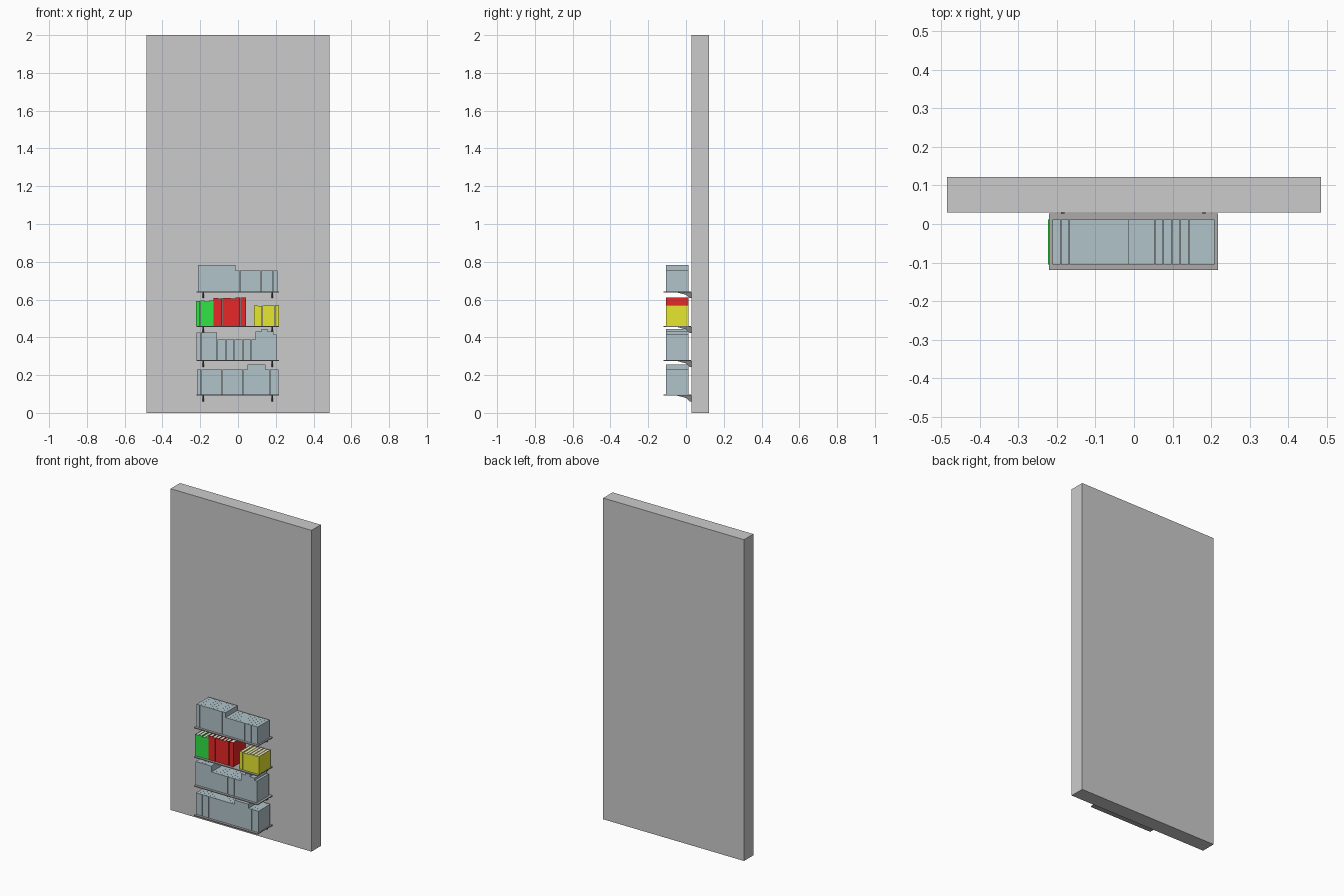
import bpy, bmesh, random
from mathutils import Matrix

if "Cube" in bpy.data.objects:
    bpy.data.objects.remove(bpy.data.objects["Cube"])

random.seed(4)


def material(name, rgb):
    m = bpy.data.materials.new(name)
    m.diffuse_color = (*rgb, 1)
    m.use_nodes = True
    m.node_tree.nodes["Principled BSDF"].inputs["Base Color"].default_value = m.diffuse_color
    return m


BLUE = material("slate_blue", (0.44, 0.55, 0.59))
RED = material("red", (0.8, 0.02, 0.02))
GREEN = material("green", (0.03, 0.78, 0.06))
YELLOW = material("yellow", (0.8, 0.8, 0.03))
PAPER = material("paper", (0.8, 0.78, 0.66))
SHELF = material("shelf_grey", (0.42, 0.40, 0.40))
DARK = material("bracket_dark", (0.22, 0.22, 0.22))


def add_box(bm, x0, x1, y0, y1, z0, z1, slot=0):
    mat = Matrix.Translation(((x0 + x1) / 2, (y0 + y1) / 2, (z0 + z1) / 2))
    mat = mat @ Matrix.Diagonal((x1 - x0, y1 - y0, z1 - z0, 1))
    geo = bmesh.ops.create_cube(bm, size=1, matrix=mat)
    for f in {f for v in geo["verts"] for f in v.link_faces}:
        f.material_index = slot


def finish(name, bm, *mats):
    bmesh.ops.recalc_face_normals(bm, faces=bm.faces)
    me = bpy.data.meshes.new(name)
    bm.to_mesh(me)
    bm.free()
    for m in mats:
        me.materials.append(m)
    ob = bpy.data.objects.new(name, me)
    bpy.context.collection.objects.link(ob)
    return ob


def box(name, *dims, mat=None):
    bm = bmesh.new()
    add_box(bm, *dims)
    return finish(name, bm, *([mat] if mat else []))


def prism(name, profile, x, width, z, mat):
    bm = bmesh.new()
    face = bm.faces.new([bm.verts.new((x - width / 2, py, z + pz)) for py, pz in profile])
    ext = bmesh.ops.extrude_face_region(bm, geom=[face])
    bmesh.ops.translate(bm, vec=(width, 0, 0),
                        verts=[e for e in ext["geom"] if isinstance(e, bmesh.types.BMVert)])
    return finish(name, bm, mat)


BOOK_FRONT, BOOK_BACK = -0.105, 0.012


def books(name, x0, x1, z, top, mat, jitter=0.0, bound=False):
    """A run of equal books; bound ones have a cover around recessed paper."""
    bm = bmesh.new()
    count = max(1, round((x1 - x0) / 0.0222))
    w = (x1 - x0) / count
    t = 0.002
    for i in range(count):
        a, b = x0 + i * w + 0.0003, x0 + (i + 1) * w - 0.0003
        h = top - random.uniform(0, jitter)
        if not bound:
            add_box(bm, a, b, BOOK_FRONT, BOOK_BACK, z, h)
            continue
        add_box(bm, a, a + t, BOOK_FRONT, BOOK_BACK, z, h)
        add_box(bm, b - t, b, BOOK_FRONT, BOOK_BACK, z, h)
        add_box(bm, a + t, b - t, BOOK_FRONT, BOOK_FRONT + t, z, h)
        add_box(bm, a + t, b - t, BOOK_FRONT + t, BOOK_BACK - t, z, h - 0.002, 1)
    finish(name, bm, mat, PAPER)


# Wall panel
box("wall_panel", -0.485, 0.485, 0.03, 0.122, 0, 2)

# Shelves with two brackets each
tops = [0.097, 0.280, 0.460, 0.643]
bracket = [(-0.045, 0), (0.0, -0.012), (0.018, -0.030), (0.03, -0.030), (0.03, 0)]
for i, z in enumerate(tops, 1):
    box(f"shelf_{i}", -0.22, 0.218, -0.12, 0.027, z - 0.006, z, mat=SHELF)
    for side, x in (("left", -0.185), ("right", 0.182)):
        prism(f"bracket_{i}_{side}", bracket, x, 0.008, z - 0.006, DARK)

# Plain book runs: (shelf index, x start, x end, top)
runs = [
    (0, -0.217, 0.050, 0.230), (0, 0.050, 0.145, 0.256), (0, 0.145, 0.214, 0.230),
    (1, -0.219, -0.110, 0.425), (1, -0.110, 0.093, 0.388), (1, 0.093, 0.124, 0.432),
    (1, 0.124, 0.156, 0.444), (1, 0.156, 0.188, 0.430), (1, 0.188, 0.204, 0.415),
    (3, -0.212, -0.013, 0.783), (3, -0.013, 0.209, 0.753),
]
for n, (s, x0, x1, top) in enumerate(runs, 1):
    books(f"books_{n}", x0, x1, tops[s], top, BLUE)

# Coloured books on the third shelf
books("green_books", -0.223, -0.130, tops[2], 0.597, GREEN, 0.010, True)
books("red_books", -0.130, 0.010, tops[2], 0.611, RED, 0.006, True)
books("red_books_end", 0.014, 0.042, tops[2], 0.611, RED, 0.004, True)
books("yellow_books", 0.084, 0.217, tops[2], 0.571, YELLOW, 0.006, True)
